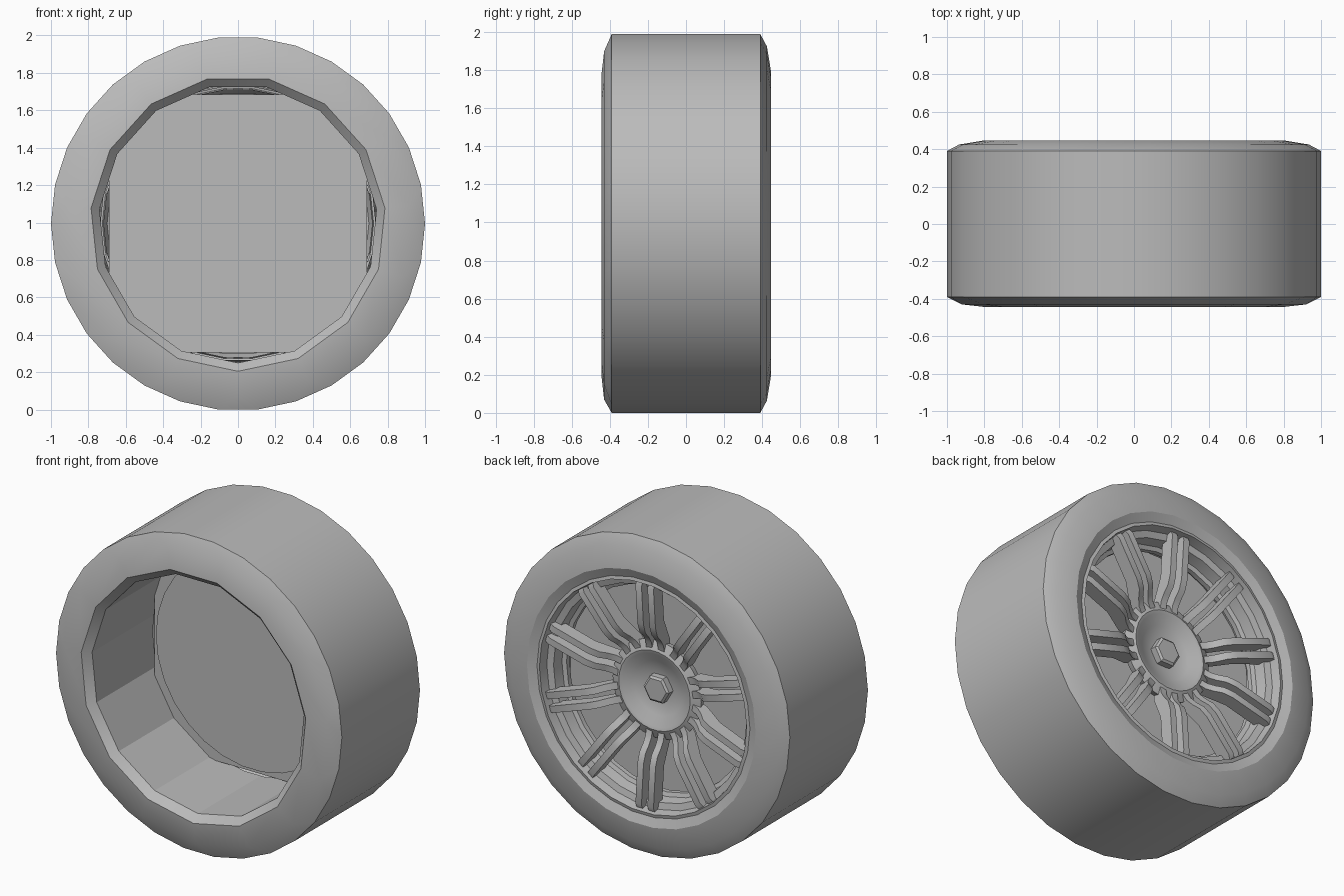
import bpy, bmesh
from math import sin, cos, pi, radians

if "Cube" in bpy.data.objects:
    bpy.data.objects.remove(bpy.data.objects["Cube"])

CZ = cos(pi / 30)          # axle height
SIDES = 30
grey = bpy.data.materials.new("grey")
grey.use_nodes = True
grey.diffuse_color = (0.5, 0.5, 0.5, 1)
grey.node_tree.nodes["Principled BSDF"].inputs["Base Color"].default_value = (0.5, 0.5, 0.5, 1)


def ring(bm, r, y, n, start=0.0):
    """Polygon of n vertices around the axle."""
    return [bm.verts.new((r * cos(start + 2 * pi * i / n), y, CZ + r * sin(start + 2 * pi * i / n)))
            for i in range(n)]


def bridge(bm, a, b):
    n = len(a)
    for i in range(n):
        j = (i + 1) % n
        bm.faces.new((a[i], a[j], b[j], b[i]))


def loft(bm, profile, n, start=0.0, cap=False):
    """Lathe a list of (radius, y) pairs, optionally capping the last ring."""
    rings = [ring(bm, r, y, n, start) for r, y in profile]
    for a, b in zip(rings, rings[1:]):
        bridge(bm, a, b)
    if cap:
        bm.faces.new(rings[-1])
    return rings


def finish(bm, name, angle=30):
    bmesh.ops.recalc_face_normals(bm, faces=bm.faces)
    mesh = bpy.data.meshes.new(name)
    bm.to_mesh(mesh)
    bm.free()
    obj = bpy.data.objects.new(name, mesh)
    bpy.context.collection.objects.link(obj)
    mesh.materials.append(grey)
    bpy.ops.object.select_all(action='DESELECT')
    obj.select_set(True)
    bpy.context.view_layer.objects.active = obj
    bpy.ops.object.shade_smooth_by_angle(angle=radians(angle))
    return obj


# Tyre: 30-sided tread and outer wall, 15-sided inner wall and barrel
bm = bmesh.new()
outer = loft(bm, [(1, -0.39), (1, 0.39), (0.935, 0.425), (0.80, 0.447), (0.745, 0.425), (0.735, 0.3)],
             SIDES, -pi / 2 - pi / SIDES)
inner = loft(bm, [(0.925, -0.43), (0.79, -0.445), (0.745, -0.40), (0.745, 0.3)], SIDES // 2, -pi / 2)
tread, wall = outer[0], inner[0]
for k in range(SIDES // 2):
    a, b, c = tread[2 * k], tread[2 * k + 1], tread[(2 * k + 2) % SIDES]
    bm.faces.new((a, b, wall[k]))
    bm.faces.new((b, c, wall[(k + 1) % (SIDES // 2)], wall[k]))
finish(bm, "tyre", 20)

# Stepped rim around the spokes
bm = bmesh.new()
loft(bm, [(0.745, 0.425), (0.725, 0.43), (0.715, 0.37), (0.675, 0.36), (0.665, 0.29),
          (0.64, 0.28), (0.64, 0.25), (0.70, 0.22), (0.72, 0.17)], SIDES)
finish(bm, "rim")

# Square backing plate with a shallow round disc
bm = bmesh.new()
bmesh.ops.create_cube(bm, size=1)
for v in bm.verts:
    v.co = (v.co.x * 1.38, 0.16 + v.co.y * 0.02, CZ + v.co.z * 1.38)
finish(bm, "backing_plate")
bm = bmesh.new()
loft(bm, [(0.675, 0.16), (0.675, 0.143)], SIDES, cap=True)
finish(bm, "backing_disc")

# Dished hub, its rear boss and the hexagonal nut
bm = bmesh.new()
loft(bm, [(0.14, 0.16), (0.14, 0.22), (0.30, 0.25), (0.31, 0.29), (0.25, 0.315), (0.23, 0.31),
          (0.17, 0.275), (0.08, 0.255)], SIDES, cap=True)
finish(bm, "hub", 35)
bm = bmesh.new()
loft(bm, [(0.09, 0.25), (0.09, 0.295), (0.075, 0.305)], 6, cap=True)
finish(bm, "wheel_nut", 20)

# Ten pairs of spokes, each a curved side profile given a width
SPOKE = [(0.24, 0.305), (0.30, 0.315), (0.34, 0.34), (0.38, 0.375), (0.44, 0.395), (0.69, 0.415),
         (0.725, 0.40), (0.725, 0.33), (0.46, 0.31), (0.39, 0.28), (0.32, 0.25), (0.24, 0.25)]
bm = bmesh.new()
for pair in range(10):
    t = pi / 2 + pair * pi / 5
    for side in (-1, 1):
        loops = []
        for half in (-1, 1):
            w = side * 0.042 + half * 0.021
            loops.append([bm.verts.new((r * cos(t) - w * sin(t), y, CZ + r * sin(t) + w * cos(t)))
                          for r, y in SPOKE])
            bm.faces.new(loops[-1])
        bridge(bm, *loops)
finish(bm, "spokes", 35)
